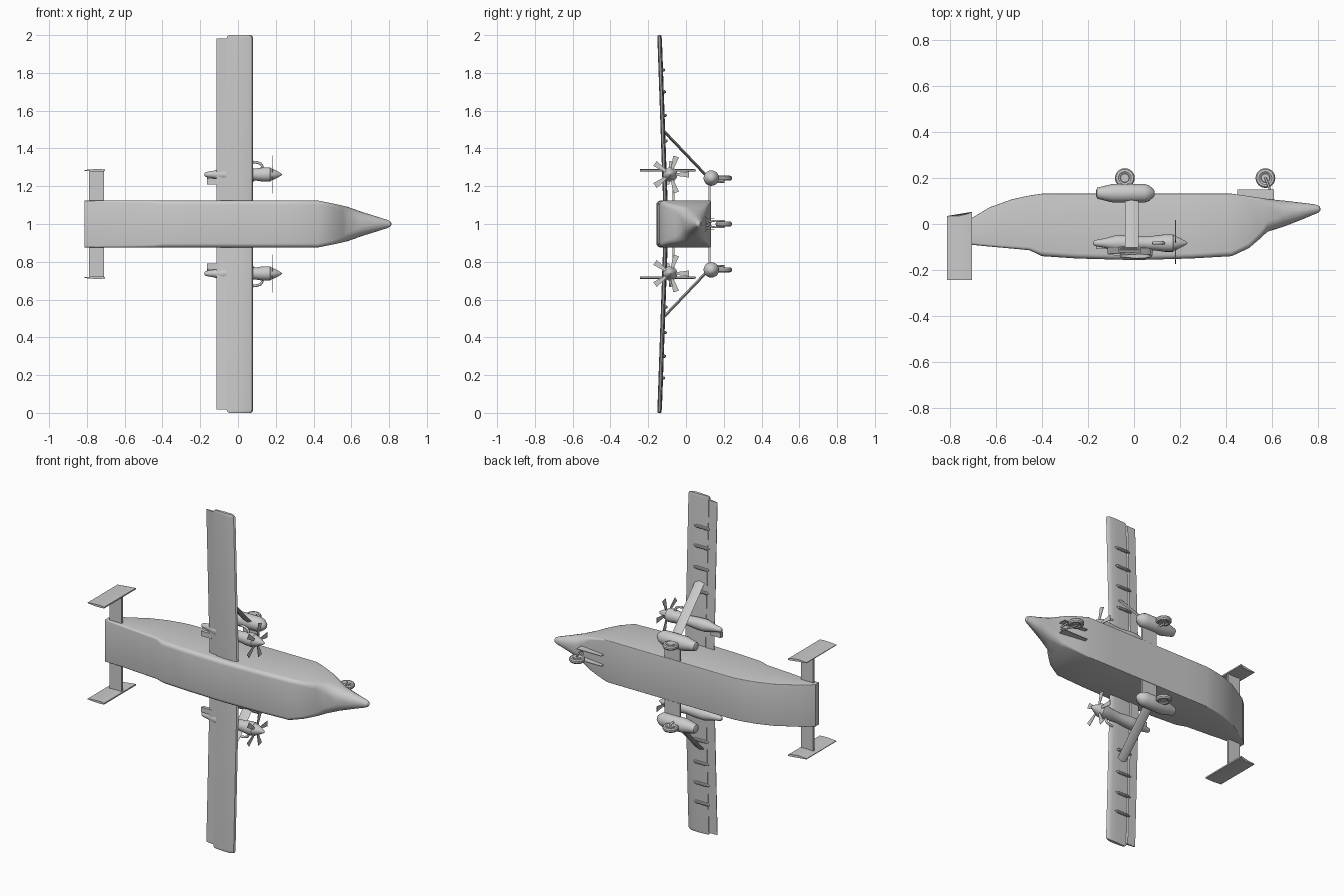
import bpy, bmesh
from math import sin, cos, pi, radians
from mathutils import Vector

if "Cube" in bpy.data.objects:
    bpy.data.objects.remove(bpy.data.objects["Cube"])

CZ = 1.0  # the aircraft lies on its side: nose +x, roof -y, wings along z


def make(name, verts, faces, smooth=True):
    mesh = bpy.data.meshes.new(name)
    mesh.from_pydata([tuple(v) for v in verts], [], faces)
    bm = bmesh.new()
    bm.from_mesh(mesh)
    bmesh.ops.remove_doubles(bm, verts=bm.verts, dist=1e-5)
    bmesh.ops.recalc_face_normals(bm, faces=bm.faces)
    bm.to_mesh(mesh)
    bm.free()
    ob = bpy.data.objects.new(name, mesh)
    bpy.context.collection.objects.link(ob)
    if smooth:
        bpy.ops.object.select_all(action='DESELECT')
        ob.select_set(True)
        bpy.context.view_layer.objects.active = ob
        bpy.ops.object.shade_smooth_by_angle(angle=radians(30))
    return ob


def loft(name, rings, smooth=True):
    n = len(rings[0])
    verts = [v for r in rings for v in r]
    faces = [list(range(n)), list(range(len(verts) - n, len(verts)))]
    for i in range(len(rings) - 1):
        for j in range(n):
            k = (j + 1) % n
            faces.append([i * n + j, i * n + k, (i + 1) * n + k, (i + 1) * n + j])
    return make(name, verts, faces, smooth)


def lathe(name, profile, centre, axis='x', sides=20):
    rings = []
    for a, r in profile:
        ring = []
        for j in range(sides):
            t = 2 * pi * j / sides
            p = (a, r * cos(t), r * sin(t)) if axis == 'x' else (r * cos(t), r * sin(t), a)
            ring.append(Vector(centre) + Vector(p))
        rings.append(ring)
    return loft(name, rings)


def box(name, x0, x1, y0, y1, z0, z1):
    return loft(name, [[(x, y0, z0), (x, y1, z0), (x, y1, z1), (x, y0, z1)] for x in (x0, x1)], False)


def tube(name, points, r, sides=10):
    cu = bpy.data.curves.new(name, 'CURVE')
    cu.dimensions = '3D'
    cu.bevel_depth = r
    cu.bevel_resolution = 2
    cu.use_fill_caps = True
    sp = cu.splines.new('POLY')
    sp.points.add(len(points) - 1)
    for p, co in zip(sp.points, points):
        p.co = (*co, 1)
    ob = bpy.data.objects.new(name, cu)
    bpy.context.collection.objects.link(ob)
    return ob


def hull_ring(x, roof, belly, hw, r_roof, r_belly):
    """Rounded rectangle, separate corner radii at the roof and belly."""
    ring = []
    for sy, sz, a0 in ((1, 1, 0), (-1, 1, 90), (-1, -1, 180), (1, -1, 270)):
        r = r_belly if sy > 0 else r_roof
        cy = (belly - r) if sy > 0 else (roof + r)
        for i in range(5):
            t = radians(a0 + 22.5 * i)
            ring.append((x, cy + r * cos(t), CZ + sz * (hw - r) + r * sin(t)))
    return ring


# Fuselage: x, roof y, belly y, half width, roof radius, belly radius
stations = [
    (-0.812, -0.085, -0.05, .124, .004, .004), (-0.76, -0.088, -.003, .124, .006, .004),
    (-0.70, -0.091, .030, .124, .010, .004), (-0.63, -0.098, .072, .124, .010, .004),
    (-0.53, -0.107, .108, .124, .012, .004), (-0.455, -0.114, .124, .124, .014, .004),
    (-0.40, -0.140, .132, .124, .022, .004), (-0.25, -0.150, .132, .124, .022, .004),
    (0.0, -0.157, .132, .124, .022, .004), (0.25, -0.150, .132, .124, .022, .004),
    (0.425, -0.140, .132, .124, .022, .004), (0.50, -0.105, .121, .109, .022, .008),
    (0.555, -0.058, .113, .097, .030, .018), (0.58, -0.034, .109, .091, .045, .030),
    (0.65, -0.012, .102, .066, .050, .048), (0.72, .015, .094, .044, .038, .038),
    (0.79, .044, .085, .022, .0198, .0198), (0.806, .052, .078, .014, .0125, .0125),
    (0.812, .062, .068, .004, .0028, .0028)]
loft("fuselage", [hull_ring(*s) for s in stations])

# Half thickness outline of the main wing panel (x, y offset)
foil = [(.08, 0), (.073, -.008), (.05, -.013), (.01, -.014), (-.06, -.007),
        (-.06, .004), (.01, .008), (.05, .008), (.073, .005)]
flap = [(-.052, .001), (-.062, -.003), (-.115, .006), (-.115, .009), (-.062, .010)]
wheel = [(-.012, .0), (-.012, .018), (-.008, .020), (-.013, .028), (-.012, .038), (-.005, .043),
         (.005, .043), (.012, .038), (.013, .028), (.008, .020), (.012, .018), (.012, 0)]


def wing_y(d):
    return -0.103 - 0.035 * d


for side, s in (("left", 1), ("right", -1)):
    def Z(d):
        return CZ + s * d

    # Wing panel with rounded tip, and trailing flap
    def section(prof, d, f=1.0):
        return [(.01 + (x - .01) * f, wing_y(d) + y * f, Z(d)) for x, y in prof]
    loft(side + "_wing", [section(foil, .05), section(foil, .985), section(foil, .996, .93),
                          section(foil, 1.0, .8)])
    loft(side + "_flap", [section(flap, .10), section(flap, .983)])
    for i, d in enumerate((.44, .575, .70, .815)):
        lathe(f"{side}_flap_fairing_{i}", [(-.07, .004), (-.055, .009), (.015, .009), (.03, .003)],
              (0, wing_y(d) + .013, Z(d)), sides=10)

    # Engine nacelle, spinner, exhaust
    ec = Vector((0, -.083, Z(.262)))
    lathe(side + "_nacelle", [(-.178, .006), (-.17, .013), (-.13, .020), (-.075, .035), (-.02, .034),
                              (.04, .028), (.10, .033), (.135, .038), (.17, .038), (.175, .033)], ec)
    lathe(side + "_spinner", [(.175, .033), (.20, .022), (.225, .008), (.232, .002)], ec)
    tube(side + "_exhaust", [ec + Vector((x, 0, s * d)) for x, d in
                             ((.125, .025), (.128, .045), (.118, .058), (.10, .064), (.08, .066))], .007)
    box(side + "_nacelle_fairing", -.165, -.10, -.108, -.088, Z(.21), Z(.24))

    # Five thin blades, flared toward the tip
    verts, faces = [], []
    for k in range(5):
        t = 2 * pi * k / 5
        u, v = Vector((0, cos(t), s * sin(t))), Vector((0, -sin(t), s * cos(t)))
        b = len(verts)
        for x in (.179, .182):
            for r, w in ((.025, -.006), (.10, -.016), (.10, .016), (.025, .006)):
                verts.append(ec + Vector((x, 0, 0)) + u * r + v * w)
        faces += [[b, b + 1, b + 2, b + 3], [b + 4, b + 5, b + 6, b + 7]]
        faces += [[b + i, b + (i + 1) % 4, b + 4 + (i + 1) % 4, b + 4 + i] for i in range(4)]
    make(side + "_propeller", verts, faces, False)

    # Landing gear pod, stub wing, wing strut, main wheel
    lathe(side + "_gear_pod", [(-.165, .012), (-.16, .024), (-.09, .041), (.045, .041), (.065, .034),
                               (.085, .018), (.09, .008)], (0, .134, Z(.243)))
    box(side + "_stub_wing", -.05, .05, .118, .129, Z(.10), Z(.243))
    ends = [(.12, .243), (wing_y(.49), .495)]
    dy, dz = .0055, .005
    loft(side + "_wing_strut",
         [[(.02, y, Z(d)), (-.01, y + dy, Z(d + dz)), (-.04, y, Z(d)), (-.01, y - dy, Z(d - dz))]
          for y, d in ends])
    lathe(side + "_main_wheel", wheel, (-.04, .200, Z(.243)), 'z', 24)
    tube(side + "_main_leg", [(-.03, .14, Z(.222)), (-.04, .20, Z(.222)), (-.04, .20, Z(.243))], .006)

    # Tailplane half and upright fin
    box(side + "_tailplane", -.79, -.71, -.072, -.060, Z(.08), Z(.285))
    fin = [(-.705, 1), (-.725, 1.6), (-.76, 1.6), (-.813, .5), (-.813, -.5), (-.76, -1.6), (-.725, -1.6), (-.705, -1)]
    loft(side + "_tail_fin", [[(x, y + (.018 if x > -.72 else .009 if x > -.75 else 0) * e, Z(.284 + .004 * w))
                               for x, w in fin] for y, e in ((-.243, 0), (.035, 1))])

    # Nose gear door
    box(side + "_nose_gear_door", .45, .61, .095, .150, Z(.028), Z(.032))

# Nose gear
lathe("nose_wheel", wheel, (.572, .200, CZ), 'z', 24)
for s in (-1, 1):
    tube("nose_gear_fork", [(.60, .10, CZ + s * .006), (.592, .15, CZ + s * .017),
                            (.572, .20, CZ + s * .017)], .005)
tube("nose_axle", [(.572, .20, CZ - .019), (.572, .20, CZ + .019)], .006)
